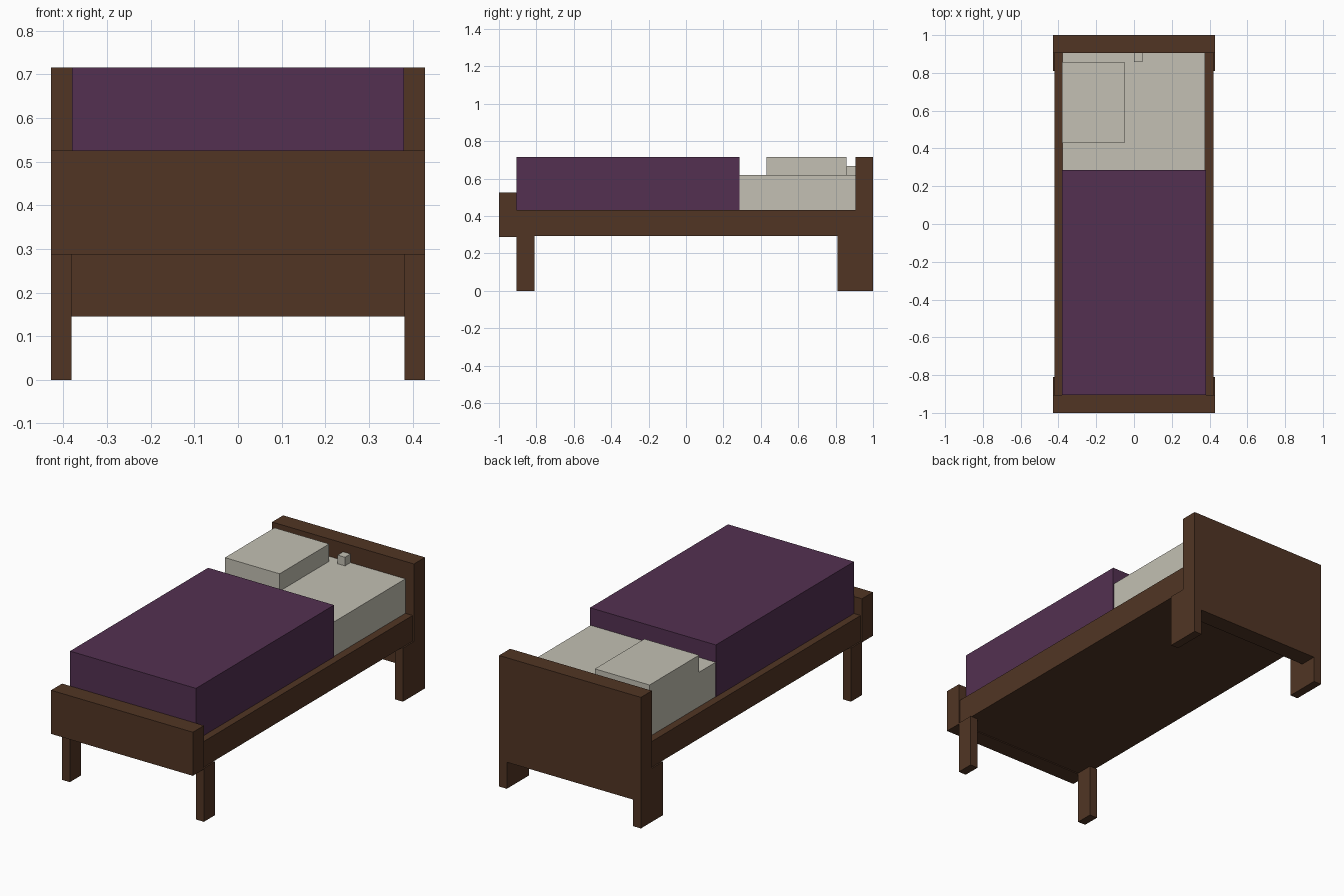
import bpy

if "Cube" in bpy.data.objects:
    bpy.data.objects.remove(bpy.data.objects["Cube"])


def material(name, rgb):
    """Flat colour from 0-255 sRGB values."""
    m = bpy.data.materials.new(name)
    lin = [((c / 255 + 0.055) / 1.055) ** 2.4 for c in rgb]
    m.diffuse_color = (*lin, 1)
    m.use_nodes = True
    m.node_tree.nodes["Principled BSDF"].inputs["Base Color"].default_value = m.diffuse_color
    return m


WOOD = material("dark wood", (81, 53, 36))
PURPLE = material("purple blanket", (83, 48, 81))
LINEN = material("pale linen", (195, 192, 179))


def box(name, x, y, z, mat):
    """Axis-aligned box from (min, max) ranges."""
    bpy.ops.mesh.primitive_cube_add(size=1)
    ob = bpy.context.object
    ob.name = name
    for v in ob.data.vertices:
        v.co = [r[0] if c < 0 else r[1] for r, c in zip((x, y, z), v.co)]
    ob.data.materials.append(mat)
    return ob


W = 0.428   # half width of the frame ends
E = 0.905   # inner face of head and foot boards

# Bed frame
box("bed_base", (-0.42, 0.42), (-E, E), (0.292, 0.432), WOOD)
box("footboard", (-W, W), (-1, -E), (0.287, 0.525), WOOD)
box("headboard", (-W, W), (E, 1), (0.145, 0.715), WOOD)

# Legs, mirrored left and right
for side, x in (("left", (-W, -0.381)), ("right", (0.381, W))):
    box("front_leg_" + side, x, (-E, -0.81), (0, 0.292), WOOD)
    box("back_leg_" + side, x, (0.81, E), (0, 0.292), WOOD)
    box("headboard_foot_" + side, x, (E, 1), (0, 0.145), WOOD)

# Bedding
box("mattress", (-0.378, 0.376), (0.285, E), (0.43, 0.62), LINEN)
box("blanket", (-0.38, 0.38), (-E, 0.285), (0.43, 0.715), PURPLE)
box("pillow", (-0.38, -0.05), (0.43, 0.857), (0.62, 0.715), LINEN)
box("small_cushion", (0, 0.045), (0.858, E), (0.62, 0.667), LINEN)
